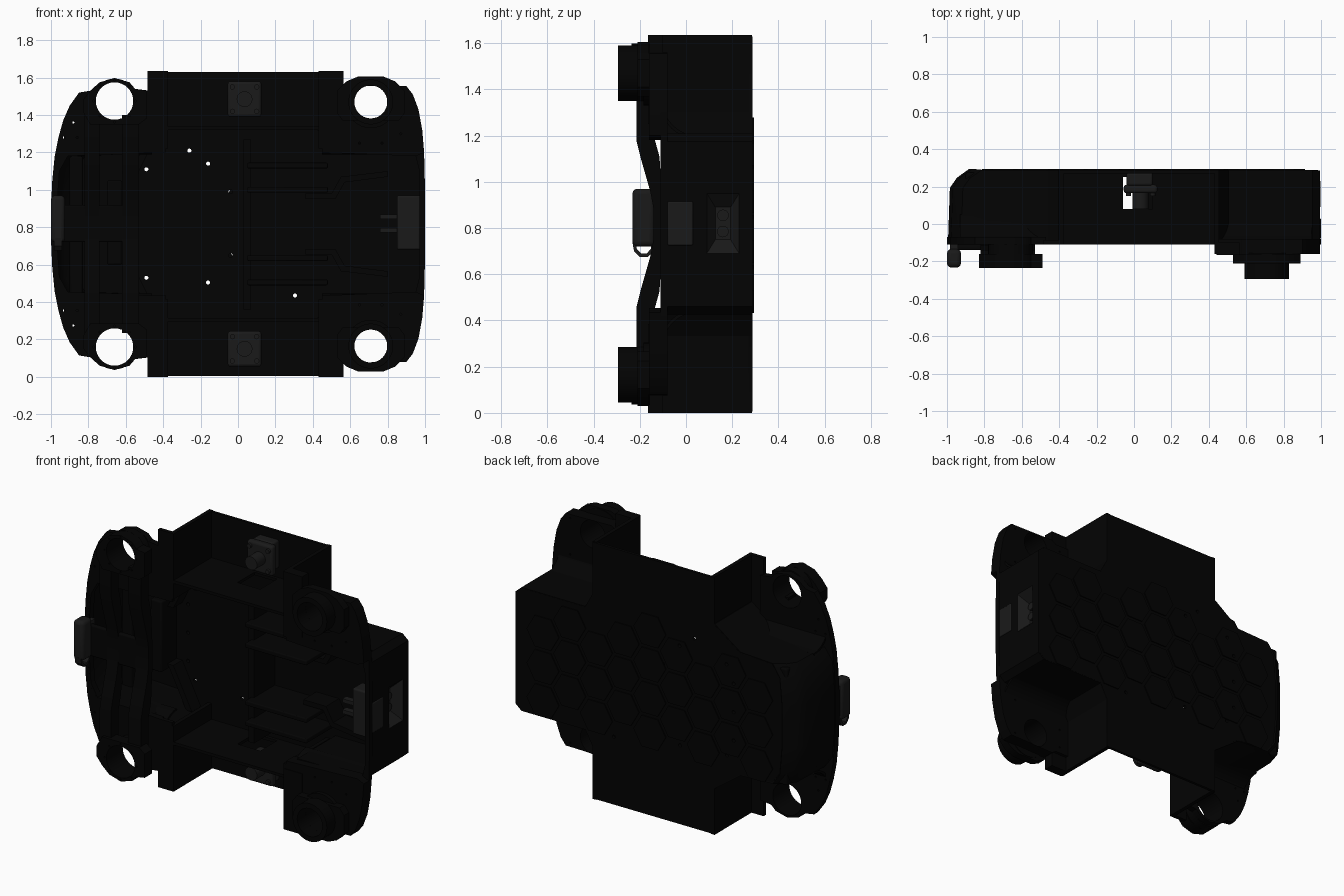
import bpy, bmesh
from math import cos, sin, pi, sqrt, hypot

if "Cube" in bpy.data.objects:
    bpy.data.objects.remove(bpy.data.objects["Cube"])

H = 1.635  # total height; the model mirrors about z = H / 2


def material(name, v):
    m = bpy.data.materials.new(name)
    m.diffuse_color = (v, v, v, 1)
    m.use_nodes = True
    m.node_tree.nodes["Principled BSDF"].inputs["Base Color"].default_value = m.diffuse_color
    return m


BLACK, GREY = material("black", 0.001), material("dark_grey", 0.010)


def flip(pts):
    return [(x, H - z) for x, z in pts]


def closed(upper):
    return upper + flip(upper)[::-1]


def circle(cx, cz, r, n=32):
    return [(cx + r * cos(2 * pi * i / n), cz + r * sin(2 * pi * i / n)) for i in range(n)]


def bolts(cx, cz, r, n, size=0.006):
    return [circle(x, z, size, 8) for x, z in circle(cx, cz, r, n)]


def plate(name, outline, y0, y1, holes=(), mat=BLACK):
    """Flat xz outline with holes, thickened from y0 to y1."""
    c = bpy.data.curves.new(name, 'CURVE')
    c.dimensions, c.fill_mode = '2D', 'BOTH'
    c.extrude = (y1 - y0) / 2
    for pts in [outline] + list(holes):
        s = c.splines.new('POLY')
        s.points.add(len(pts) - 1)
        for p, (x, z) in zip(s.points, pts):
            p.co = (x, z, 0, 1)
        s.use_cyclic_u = True
    o = bpy.data.objects.new(name, c)
    bpy.context.collection.objects.link(o)
    o.rotation_euler = (pi / 2, 0, 0)
    o.location.y = (y0 + y1) / 2
    c.materials.append(mat)
    bpy.ops.object.select_all(action='DESELECT')
    o.select_set(True)
    bpy.context.view_layer.objects.active = o
    bpy.ops.object.convert(target='MESH')
    return bpy.context.object


def loft(name, rings, cap0=True, cap1=True, mat=BLACK, bevel=0):
    bm = bmesh.new()
    vs = [[bm.verts.new(p) for p in r] for r in rings]
    n = len(vs[0])
    for a, b in zip(vs, vs[1:]):
        for i in range(n):
            j = (i + 1) % n
            bm.faces.new((a[i], a[j], b[j], b[i]))
    if cap0:
        bm.faces.new(vs[0][::-1])
    if cap1:
        bm.faces.new(vs[-1])
    bmesh.ops.recalc_face_normals(bm, faces=bm.faces)
    me = bpy.data.meshes.new(name)
    bm.to_mesh(me)
    bm.free()
    me.materials.append(mat)
    o = bpy.data.objects.new(name, me)
    bpy.context.collection.objects.link(o)
    if bevel:
        m = o.modifiers.new("bevel", 'BEVEL')
        m.width, m.segments = bevel, 3
    return o


def box(name, x, y, z, mat=BLACK, bevel=0):
    r = lambda k: [(x[0], y[0], k), (x[1], y[0], k), (x[1], y[1], k), (x[0], y[1], k)]
    return loft(name, [r(z[0]), r(z[1])], mat=mat, bevel=bevel)


def prism_x(name, yz, x0, x1, mat=BLACK):
    return loft(name, [[(x, y, z) for y, z in yz] for x in (x0, x1)], mat=mat)


# tub wall: open tube, left end chamfered toward the back
tub = [(-.985, .95), (-.97, 1.12), (-.92, 1.19), (-.58, 1.2), (-.4, 1.33),
       (.43, 1.33), (.5, 1.2), (.95, 1.2), (.985, 1.17)]


def tub_ring(y, inset):
    return [(x + (inset if x < -.85 else 0), y, z) for x, z in closed(tub)]


wall = loft("tub_wall", [tub_ring(-.11, 0), tub_ring(.19, .01), tub_ring(.24, .045), tub_ring(.287, .11)], False, False)
sol = wall.modifiers.new("thickness", 'SOLIDIFY')
sol.thickness, sol.offset = .02, 0
cutters = [box("hub_cutter", (-.06, .1), (.08, .25), (-.1, 1.8)),
           box("socket_cutter", (.93, 1.1), (.09, .23), (.69, .95))]
for c in cutters:
    b = wall.modifiers.new("cut", 'BOOLEAN')
    b.object, b.solver = c, 'EXACT'
bpy.context.view_layer.objects.active = wall
for m in list(wall.modifiers):
    bpy.ops.object.modifier_apply(modifier=m.name)
for c in cutters:
    bpy.data.objects.remove(c)

# back panel with drilled holes
back = [(-.875, .95), (-.86, 1.12), (-.81, 1.19), (-.58, 1.205), (-.4, 1.335), (-.4, 1.63),
        (.455, 1.63), (.455, 1.3), (.505, 1.205), (.95, 1.205), (.985, 1.17)]
drill = [(-.26, 1.21), (-.49, 1.11), (-.16, 1.14), (-.54, 1), (-.04, .99), (-.54, .82),
         (-.54, .64), (-.04, .65), (-.49, .53), (-.16, .505), (.305, .435)]
plate("back_panel", closed(back), .27, .288, [circle(x, z, .011, 12) for x, z in drill])

# raised hexagon tiles covering the back
R = .125
for col in range(9):
    for row in range(4):
        cx = -.7 + col * R * 1.5
        cz = .53 + row * R * sqrt(3) + (R * sqrt(3) / 2 if col % 2 else 0)
        if cz > 1.22 or (cz > 1.1 and not -.3 < cx < .4):
            continue
        inside = [circle(x, z, .011, 12) for x, z in drill if hypot(cx - x, cz - z) < .085]
        plate("hex_tile", circle(cx, cz, R - .012, 6), .287, .295, inside)

# interior ribs and braces
box("rib_upright", (.03, .07), (.06, .275), (.36, 1.27))
for z in (1.13, 1.0, .635, .505):
    box("rib_shelf", (.05, .48), (.0, .275), (z - .015, z + .015), bevel=.006)
for f in (lambda p: p, flip):
    plate("brace", f([(.36, .95), (.52, .95), (.57, 1.04), (.8, 1.07), (.8, 1.1), (.55, 1.07), (.5, .98), (.36, .98)]), .14, .275)
    plate("strut", f([(-.62, 1.0), (-.58, 1.0), (-.45, 1.26), (-.49, 1.26)]), .18, .275)
for x0, x1, z0, z1 in ((-.9, -.83, .44, 1.18), (-.7, -.62, .6, 1.05)):
    box("left_column", (x0, x1), (.12, .275), (z0, z1), bevel=.01)

# frames around the tub mouth
left_wing = [(-1, .9), (-.993, 1.05), (-.98, 1.18), (-.96, 1.28), (-.935, 1.37), (-.9, 1.45), (-.85, 1.52), (-.79, 1.53),
             (-.74, 1.57), (-.66, 1.59), (-.58, 1.57), (-.55, 1.54), (-.47, 1.53), (-.47, 1.2), (-.91, 1.18), (-.955, 1.1), (-.965, .95)]
right_wing = [(1, 1.0), (.995, 1.2), (.985, 1.32), (.965, 1.43), (.935, 1.51), (.9, 1.555), (.84, 1.555),
              (.58, 1.56), (.55, 1.54), (.45, 1.54), (.45, 1.2), (.95, 1.18), (.97, 1.1)]
LR, RR = (-.66, 1.475), (.71, 1.47)
hl = [circle(*LR, .1)] + [circle(x, z, .006, 8) for x, z in ((-.88, 1.36), (-.93, 1.28), (-.86, 1.28))]
plate("left_frame", left_wing + flip(left_wing)[::-1], -.11, -.07, hl + [flip(h) for h in hl])
hr = [circle(*RR, .088)] + [circle(x, z, .006, 8) for x, z in ((.52, 1.5), (.52, 1.38), (.65, 1.25), (.77, 1.25), (.87, 1.3), (.87, 1.53))]
plate("right_frame", right_wing + flip(right_wing)[::-1], -.11, -.08, hr + [flip(h) for h in hr])

for top in (True, False):
    f = (lambda p: p) if top else flip
    zz = lambda a, b: (a, b) if top else (H - b, H - a)
    # right corner: flange plate, stepped collar and tube
    plate("right_flange", f(right_wing[1:12]), -.16, -.11, [f(h) for h in hr])
    plate("right_collar", f(circle(.71, 1.465, .135)), -.185, -.155, [f(circle(*RR, .088))])
    plate("right_collar_ears", f([(.53, 1.41), (.56, 1.37), (.86, 1.37), (.89, 1.41), (.89, 1.53), (.84, 1.58), (.78, 1.605), (.64, 1.605), (.58, 1.58), (.53, 1.53)]),
          -.21, -.16, [f(circle(*RR, .088))])
    plate("right_tube", f(circle(*RR, .12, 48)), -.295, -.21, [f(circle(*RR, .088, 48))])
    # left corner: ring housing
    plate("left_ring_housing", f([(-.79, 1.35), (-.83, 1.42), (-.83, 1.48), (-.79, 1.53), (-.74, 1.575), (-.66, 1.598),
                                  (-.58, 1.575), (-.55, 1.54), (-.49, 1.53), (-.49, 1.38), (-.53, 1.35)]),
          -.235, -.16, [f(circle(*LR, .1))] + [f(h) for h in bolts(*LR, .112, 8, .005)])
    plate("left_ring_collar", f(circle(*LR, .12)), -.16, -.11, [f(circle(*LR, .1))])
    # curved wheel arches behind the flanges
    for x0, x1 in ((-.93, -.46), (.45, .95)):
        r = .15
        arc = [(.05 - r * sin(t * pi / 16), 1.2 + r - r * cos(t * pi / 16)) for t in range(9)]
        inner = [(y - .008, z - .012) for y, z in arc]
        prism_x("wheel_arch", f(arc + inner[::-1]), x0, x1)
    # channel side walls and their lips
    box("channel_wall_left", (-.4, -.375), (-.11, .285), zz(1.22, 1.635))
    box("channel_wall_right", (.43, .455), (-.16, .285), zz(1.22, 1.635))
    box("channel_lip_left", (-.485, -.385), (-.11, -.085), zz(1.2, 1.635))
    box("channel_lip_right", (.44, .565), (-.165, -.1), zz(1.25, 1.635))
    # hub unit in the channel
    box("hub_base", (-.04, .1), (.205, .275), zz(1.4, 1.58), GREY, .012)
    box("hub_plate", (-.055, .125), (.165, .21), zz(1.39, 1.58), GREY, .015)
    plate("hub_stem", f(circle(.035, 1.485, .042, 24)), .08, .17, mat=GREY)
    for x in (-.03, .1):
        for z in (1.42, 1.55):
            plate("hub_bolt", f(circle(x, z, .014, 12)), .15, .17, mat=GREY)

# arched bars joining the two left rings
front = [(-.215, 1.4), (-.215, 1.18), (-.195, 1.1), (-.155, .96), (-.14, .88)]
rear = [(-.14, 1.4), (-.14, 1.2), (-.115, 1.11), (-.105, .96), (-.1, .88)]
bar = front + flip(front)[::-1] + flip(rear) + rear[::-1]
for x0, x1 in ((-.82, -.74), (-.62, -.53)):
    prism_x("arch_bar", bar, x0, x1)
box("arch_link", (-.98, -.53), (-.14, -.11), (.72, .92), bevel=.01)

# left pod with pull loop
box("pod", (-1, -.925), (-.232, -.135), (.72, .97), GREY, .022)
box("pod_mount", (-.985, -.94), (-.15, -.09), (.75, .94), GREY)
loop = [(-.232, .74), (-.225, .7), (-.2, .675), (-.165, .675), (-.14, .7), (-.135, .74)]
inner = [(-.218, .74), (-.213, .71), (-.195, .69), (-.17, .69), (-.152, .71), (-.148, .74)]
prism_x("pod_loop", loop + inner[::-1], -.985, -.94, GREY)

# right end: pad, block behind it, tapered socket recess
box("side_pad", (.97, .999), (-.08, .03), (.725, .915), GREY, .006)
box("side_block", (.85, .975), (-.07, .03), (.68, .97), GREY, .01)
for z in (.785, .855):
    box("side_prong", (.76, .86), (-.04, 0), (z - .012, z + .012), GREY)
rect = lambda x, y0, y1, z0, z1: [(x, y0, z0), (x, y1, z0), (x, y1, z1), (x, y0, z1)]
loft("socket_recess", [rect(.996, .09, .23, .69, .95), rect(.93, .127, .193, .75, .89)], False, True, GREY)
for z in (.785, .855):
    loft("socket", [[(x, .16 + y, z + w) for y, w in circle(0, 0, .025, 20)] for x in (.925, .95)], mat=GREY)

bpy.ops.object.select_all(action='SELECT')
bpy.ops.object.shade_smooth_by_angle(angle=0.6)
